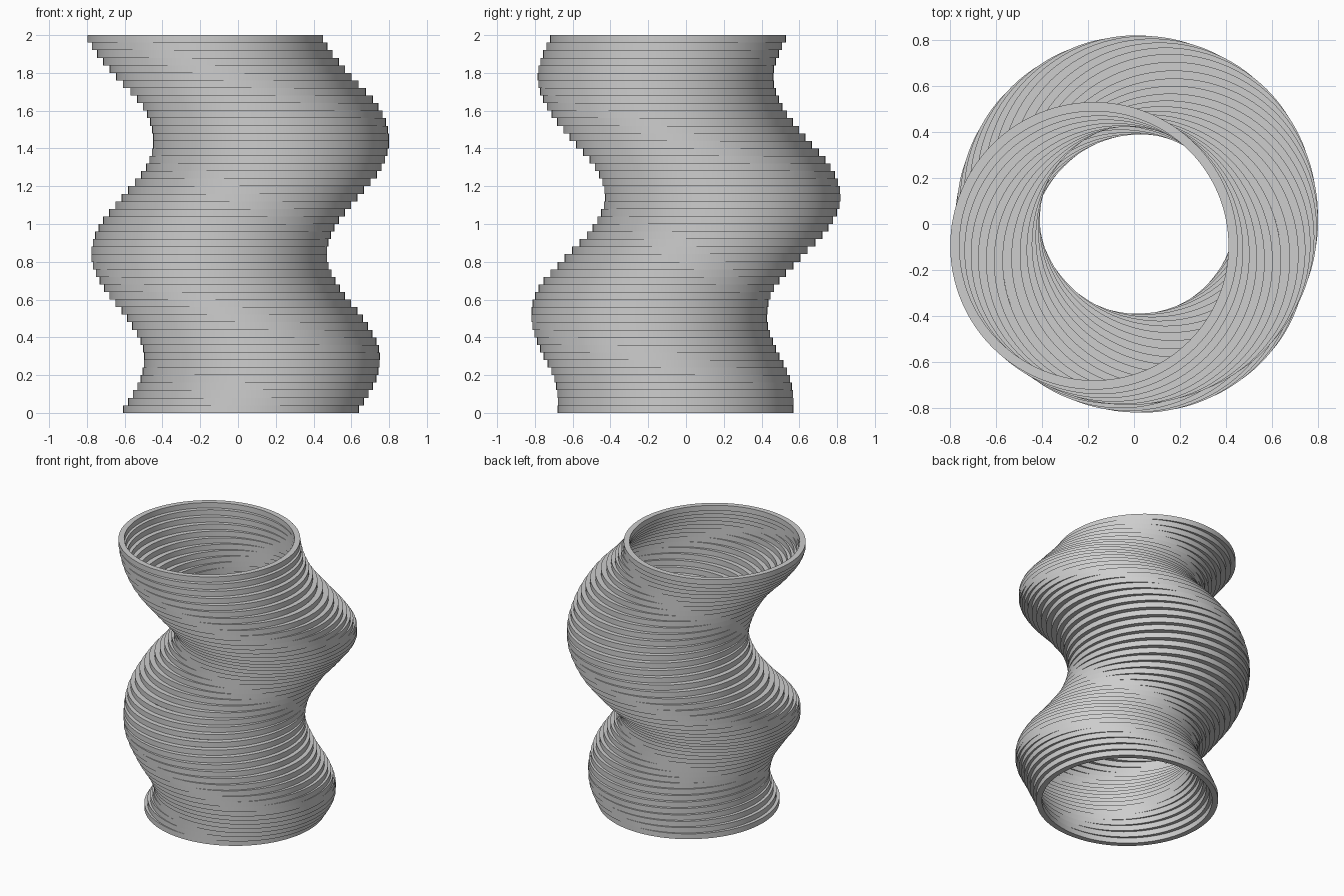
import bpy, bmesh, math

if "Cube" in bpy.data.objects:
    bpy.data.objects.remove(bpy.data.objects["Cube"])

LAYERS, HEIGHT, SEGMENTS = 50, 0.04, 128
OUTER, INNER = 0.624, 0.584
KEY_STEP = 4  # layers between centre-line keys

# Centre-line offsets, one key every four layers (first key is before the base, last two above the top)
KEY_X = [-.09, .016, .108, .122, .037, -.085, -.152, -.114, .008, .137, .175, .12, -.022, -.15, -.22, -.2]
KEY_Y = [-.09, -.055, -.073, -.148, -.195, -.157, -.018, .13, .195, .142, .008, -.113, -.162, -.115, -.02, .08]


def spline(keys, layer):
    """Smooth curve through the keys."""
    k, t = divmod(layer / KEY_STEP, 1)
    a, b, c, d = keys[int(k):int(k) + 4]
    return b + 0.5 * t * (c - a + t * (2*a - 5*b + 4*c - d + t * (3*(b - c) + d - a)))


def add_ring(bm, cx, cy, z0, z1):
    """Flat-topped hollow ring with a rectangular section."""
    section = [(OUTER, z0), (OUTER, z1), (INNER, z1), (INNER, z0)]
    loops = []
    for r, z in section:
        loops.append([bm.verts.new((cx + r * math.cos(2 * math.pi * i / SEGMENTS),
                                    cy + r * math.sin(2 * math.pi * i / SEGMENTS), z))
                      for i in range(SEGMENTS)])
    for s in range(4):
        low, high = loops[s], loops[(s + 1) % 4]
        for i in range(SEGMENTS):
            j = (i + 1) % SEGMENTS
            bm.faces.new((low[i], low[j], high[j], high[i]))


# Stack of shifted rings forming the winding tube
bm = bmesh.new()
for n in range(LAYERS):
    add_ring(bm, spline(KEY_X, n), spline(KEY_Y, n), n * HEIGHT, (n + 1) * HEIGHT)
mesh = bpy.data.meshes.new("stacked_rings")
bm.to_mesh(mesh)
bm.free()

grey = bpy.data.materials.new("light grey")
grey.diffuse_color = (0.61, 0.61, 0.61, 1)
grey.use_nodes = True
grey.node_tree.nodes["Principled BSDF"].inputs["Base Color"].default_value = grey.diffuse_color
mesh.materials.append(grey)

rings = bpy.data.objects.new("stacked_rings", mesh)
bpy.context.collection.objects.link(rings)
bpy.context.view_layer.objects.active = rings
rings.select_set(True)
bpy.ops.object.shade_smooth_by_angle(angle=math.radians(30))
